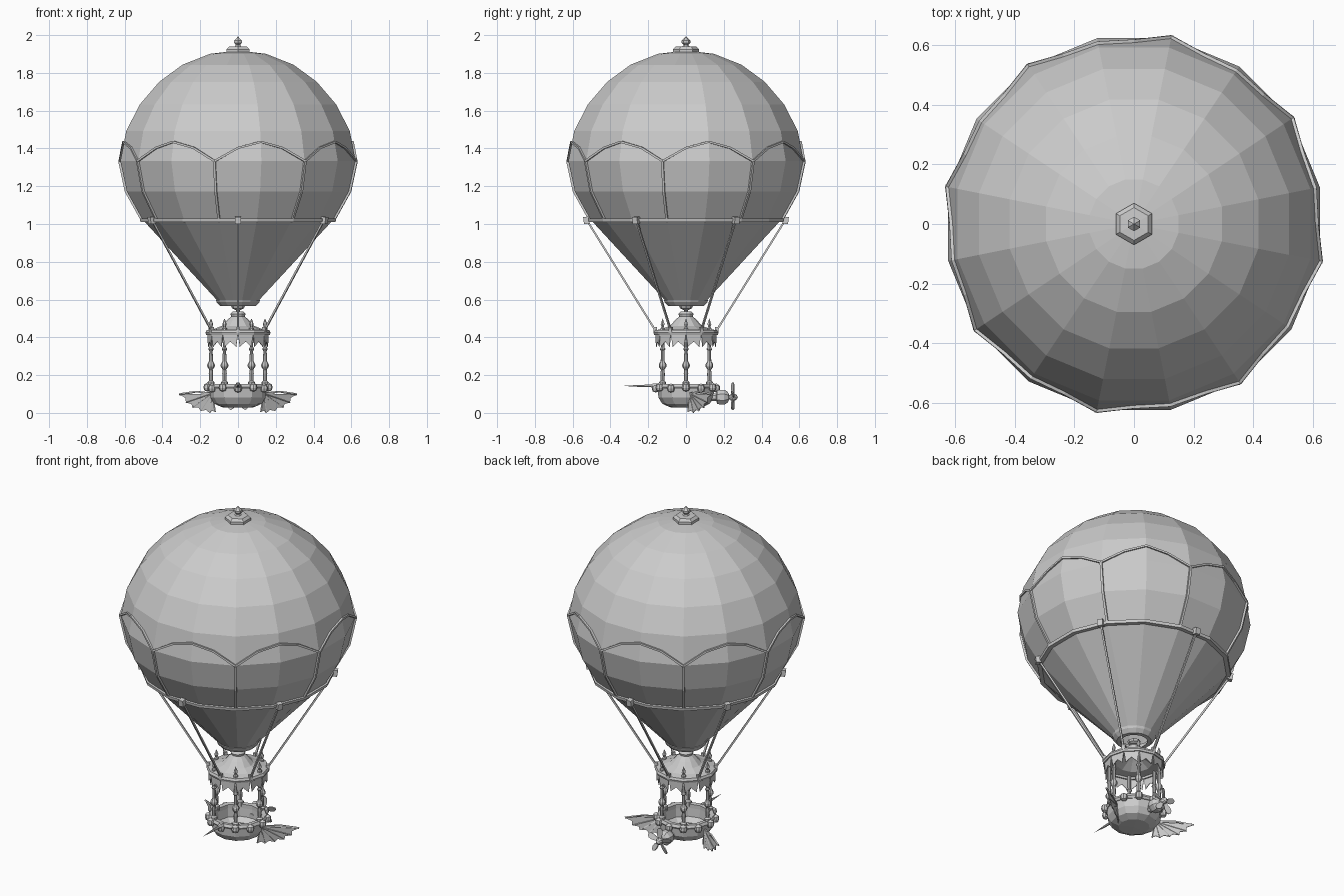
import bpy, bmesh, math
from math import sin, cos, pi, radians
from mathutils import Vector, Matrix

cube = bpy.data.objects.get("Cube")
if cube:
    bpy.data.objects.remove(cube)

grey = bpy.data.materials.new("plain_grey")
grey.use_nodes = True
grey.diffuse_color = (0.6, 0.6, 0.6, 1)
grey.node_tree.nodes["Principled BSDF"].inputs["Base Color"].default_value = (0.6, 0.6, 0.6, 1)


def finish(name, bm):
    bmesh.ops.remove_doubles(bm, verts=bm.verts, dist=0.00005)
    bmesh.ops.recalc_face_normals(bm, faces=bm.faces)
    mesh = bpy.data.meshes.new(name)
    bm.to_mesh(mesh)
    bm.free()
    mesh.materials.append(grey)
    obj = bpy.data.objects.new(name, mesh)
    bpy.context.collection.objects.link(obj)
    return obj


def polar(r, deg, z):
    return Vector((r * cos(radians(deg)), r * sin(radians(deg)), z))


def lathe(bm, profile, sides, turn=0, closed=False, matrix=Matrix()):
    """Revolve (radius, height) points around z with flat facets."""
    rings = [[bm.verts.new(matrix @ polar(max(r, 0.0001), turn + 360 * i / sides, z))
              for i in range(sides)] for r, z in profile]
    pairs = list(zip(rings, rings[1:]))
    if closed:
        pairs.append((rings[-1], rings[0]))
    for a, b in pairs:
        for i in range(sides):
            j = (i + 1) % sides
            bm.faces.new((a[i], a[j], b[j], b[i]))


def turned(name, profile, sides, turn=0, closed=False, matrix=Matrix()):
    bm = bmesh.new()
    lathe(bm, profile, sides, turn, closed, matrix)
    return finish(name, bm)


def tube(bm, points, radius, sides=4):
    """Sweep a small polygon along a path."""
    points = [Vector(p) for p in points]
    rings = []
    for i, p in enumerate(points):
        d = (points[min(i + 1, len(points) - 1)] - points[max(i - 1, 0)]).normalized()
        out = Vector((p.x, p.y, 0))
        out = (out - d * out.dot(d)).normalized()
        side = d.cross(out)
        rings.append([bm.verts.new(p + radius * (out * cos(a) + side * sin(a)))
                      for a in (2 * pi * (k + 0.5) / sides for k in range(sides))])
    for a, b in zip(rings, rings[1:]):
        for k in range(sides):
            m = (k + 1) % sides
            bm.faces.new((a[k], a[m], b[m], b[k]))
    bm.faces.new(rings[0][::-1])
    bm.faces.new(rings[-1])


def shell(bm, outline, thickness):
    """Flat polygon given depth along its normal."""
    n = (outline[1] - outline[0]).cross(outline[2] - outline[0]).normalized() * thickness / 2
    a = [bm.verts.new(p + n) for p in outline]
    b = [bm.verts.new(p - n) for p in outline]
    bm.faces.new(a)
    bm.faces.new(b[::-1])
    for i in range(len(a)):
        j = (i + 1) % len(a)
        bm.faces.new((a[i], b[i], b[j], a[j]))


# Balloon envelope
STEP = 22.5
BAG = [(0.11, 0.6), (0.515, 1.03), (0.6, 1.18), (0.635, 1.34), (0.603, 1.5),
       (0.53, 1.64), (0.425, 1.76), (0.3, 1.85), (0.152, 1.908), (0, 1.925)]
turned("envelope", BAG, 16, STEP / 2)


def on_bag(deg, z, lift=0.004):
    for (r0, z0), (r1, z1) in zip(BAG, BAG[1:]):
        if z0 <= z <= z1:
            r = r0 + (r1 - r0) * (z - z0) / (z1 - z0)
            break
    off = (deg + STEP / 2) % STEP - STEP / 2
    return polar(r * cos(radians(STEP / 2)) / cos(radians(off)) + lift, deg, z)


# Raised seams: upright ribs and scalloped arches
bm = bmesh.new()
for k in range(8):
    seam = 33.75 + 45 * k
    tube(bm, [on_bag(seam, z) for z in (1.03, 1.18, 1.34)], 0.009)
    arch = (1.34, 1.41, 1.442, 1.41, 1.34)
    tube(bm, [on_bag(seam + i * STEP / 2, z) for i, z in enumerate(arch)], 0.008)
finish("panel_seams", bm)
turned("envelope_belt", [(0.5, 1.018), (0.527, 1.018), (0.53, 1.035), (0.515, 1.038)],
       16, STEP / 2, True)

# Top cap and finial
turned("top_cap", [(0.07, 1.915), (0.07, 1.932), (0.055, 1.946), (0, 1.949)], 6, 30)
turned("top_finial", [(0.022, 1.945), (0.013, 1.955), (0.024, 1.966), (0.024, 1.978),
                      (0.011, 1.99), (0, 2.0)], 6, 30)

# Mouth collar and burner
turned("mouth_collar", [(0.1, 0.608), (0.12, 0.605), (0.115, 0.593), (0.095, 0.572),
                        (0.072, 0.572), (0.085, 0.6)], 16, STEP / 2, True)
turned("burner", [(0, 0.572), (0.036, 0.572), (0.03, 0.56), (0.01, 0.55), (0.01, 0.53)], 8)

# Canopy roof with rim
turned("canopy", [(0, 0.545), (0.03, 0.543), (0.04, 0.53), (0.036, 0.518), (0.06, 0.495),
                  (0.085, 0.468), (0.125, 0.452), (0.16, 0.445), (0.16, 0.432),
                  (0.1, 0.438), (0.05, 0.47), (0, 0.5)], 12)
turned("canopy_rim", [(0.15, 0.42), (0.168, 0.42), (0.172, 0.432), (0.166, 0.445),
                      (0.15, 0.445)], 12, 0, True)

# Swallow-tailed pennants under the rim
bm = bmesh.new()
for k in range(12):
    a, b = polar(0.16, 30 * k, 0.425), polar(0.16, 30 * k + 30, 0.425)
    shape = ((0, 0), (1, 0), (0.88, 0.068), (0.5, 0.04), (0.12, 0.068))
    shell(bm, [a.lerp(b, t) - Vector((0, 0, d)) for t, d in shape], 0.004)
finish("canopy_pennants", bm)

# Ropes with belt clamps and lower hooks
ropes, clamps = bmesh.new(), bmesh.new()
for k in range(6):
    deg = 30 + 60 * k
    tube(ropes, [polar(0.53, deg, 1.035), polar(0.163, deg, 0.445)], 0.007)
    tube(clamps, [polar(0.525, deg, 1.008), polar(0.53, deg, 1.045)], 0.021)
    tube(clamps, [polar(0.162, deg, 0.432), polar(0.162, deg, 0.462)], 0.013)
finish("ropes", ropes)
finish("rope_clamps", clamps)

# Turned posts, their roof finials and rail knobs
POST = [(0.018, 0.145), (0.018, 0.17), (0.01, 0.178), (0.012, 0.215), (0.009, 0.235),
        (0.02, 0.252), (0.02, 0.264), (0.01, 0.282), (0.009, 0.335), (0.015, 0.345),
        (0.009, 0.355), (0.01, 0.445)]
FINIAL = [(0.013, 0.44), (0.013, 0.455), (0.007, 0.462), (0.012, 0.477), (0.007, 0.49), (0, 0.508)]
KNOB = [(0, 0.12), (0.016, 0.125), (0.021, 0.14), (0.018, 0.157), (0, 0.168)]
posts, finials, knobs = bmesh.new(), bmesh.new(), bmesh.new()
for k in range(6):
    place = Matrix.Translation(polar(0.143, 60 * k, 0))
    lathe(posts, POST, 8, matrix=place)
    lathe(finials, FINIAL, 6, matrix=place)
    lathe(knobs, KNOB, 8, matrix=Matrix.Translation(polar(0.162, 60 * k, 0)))
    lathe(knobs, KNOB, 8, matrix=Matrix.Translation(polar(0.16, 60 * k + 30, -0.005)))
finish("posts", posts)
finish("post_finials", finials)
finish("rail_knobs", knobs)

# Open basket bowl with rail
turned("basket", [(0, 0.035), (0.085, 0.037), (0.125, 0.055), (0.146, 0.088), (0.15, 0.14),
                  (0.132, 0.14), (0.128, 0.085), (0.1, 0.06), (0, 0.058)], 12)
turned("basket_rail", [(0.13, 0.135), (0.155, 0.133), (0.163, 0.145), (0.155, 0.16),
                       (0.13, 0.158)], 12, 0, True)

# Bowsprit
along_front = Matrix.Translation((0, 0, 0.15)) @ Matrix.Rotation(pi / 2, 4, "X")
turned("bowsprit", [(0, 0.14), (0.014, 0.145), (0.014, 0.175), (0.008, 0.185),
                    (0.006, 0.25), (0, 0.335)], 6, 0, False, along_front)

# Ribbed wings: finger tips on a fan with scalloped webbing between them
TIPS = [(0.31, 0.135, 0.105), (0.275, 0.115, 0.062), (0.24, 0.095, 0.035),
        (0.195, 0.07, 0.018), (0.15, 0.04, 0.008), (0.12, 0.01, 0.012)]
for side, label in ((1, "left"), (-1, "right")):
    root = Vector((side * 0.135, 0.02, 0.11))
    tips = [Vector((side * x, y, z)) for x, y, z in TIPS]
    web, ribs = bmesh.new(), bmesh.new()
    for a, b in zip(tips, tips[1:]):
        notch = ((a + b) / 2).lerp(root, 0.1)
        shell(web, [root, a, notch], 0.004)
        shell(web, [root, notch, b], 0.004)
    for i, t in enumerate(tips):
        bend = root.lerp(t, 0.5) + Vector((0, 0, 0.012 if i == 0 else 0))
        tube(ribs, [root, bend, t], 0.006 if i == 0 else 0.004)
    finish(label + "_wing_web", web)
    finish(label + "_wing_ribs", ribs)

# Rear engine and propeller
along_back = Matrix.Translation((0, 0, 0.09)) @ Matrix.Rotation(-pi / 2, 4, "X")
turned("engine", [(0, 0.125), (0.022, 0.125), (0.022, 0.16), (0.038, 0.165), (0.042, 0.18),
                  (0.042, 0.205), (0.03, 0.222), (0.014, 0.228), (0.014, 0.24), (0, 0.24)],
       8, 22.5, False, along_back)
turned("propeller_hub", [(0, 0.235), (0.018, 0.235), (0.02, 0.255), (0.012, 0.268), (0, 0.275)],
       8, 0, False, along_back)
bm = bmesh.new()
for k in range(5):
    spin = (Matrix.Translation((0, 0.248, 0.09)) @ Matrix.Rotation(2 * pi * k / 5, 4, "Y")
            @ Matrix.Rotation(radians(25), 4, "Z"))
    half = [(0.006, 0.01), (0.016, 0.045), (0.015, 0.066), (0.006, 0.078)]
    blade = half + [(-x, z) for x, z in reversed(half)]
    shell(bm, [spin @ Vector((x, 0, z)) for x, z in blade], 0.006)
finish("propeller_blades", bm)

# Settle the model on the ground
bpy.context.view_layer.update()
objs = [o for o in bpy.context.scene.objects if o.type == "MESH" and grey.name in o.data.materials]
low = min(v.co.z for o in objs for v in o.data.vertices)
for o in objs:
    o.data.transform(Matrix.Translation((0, 0, -low)))
